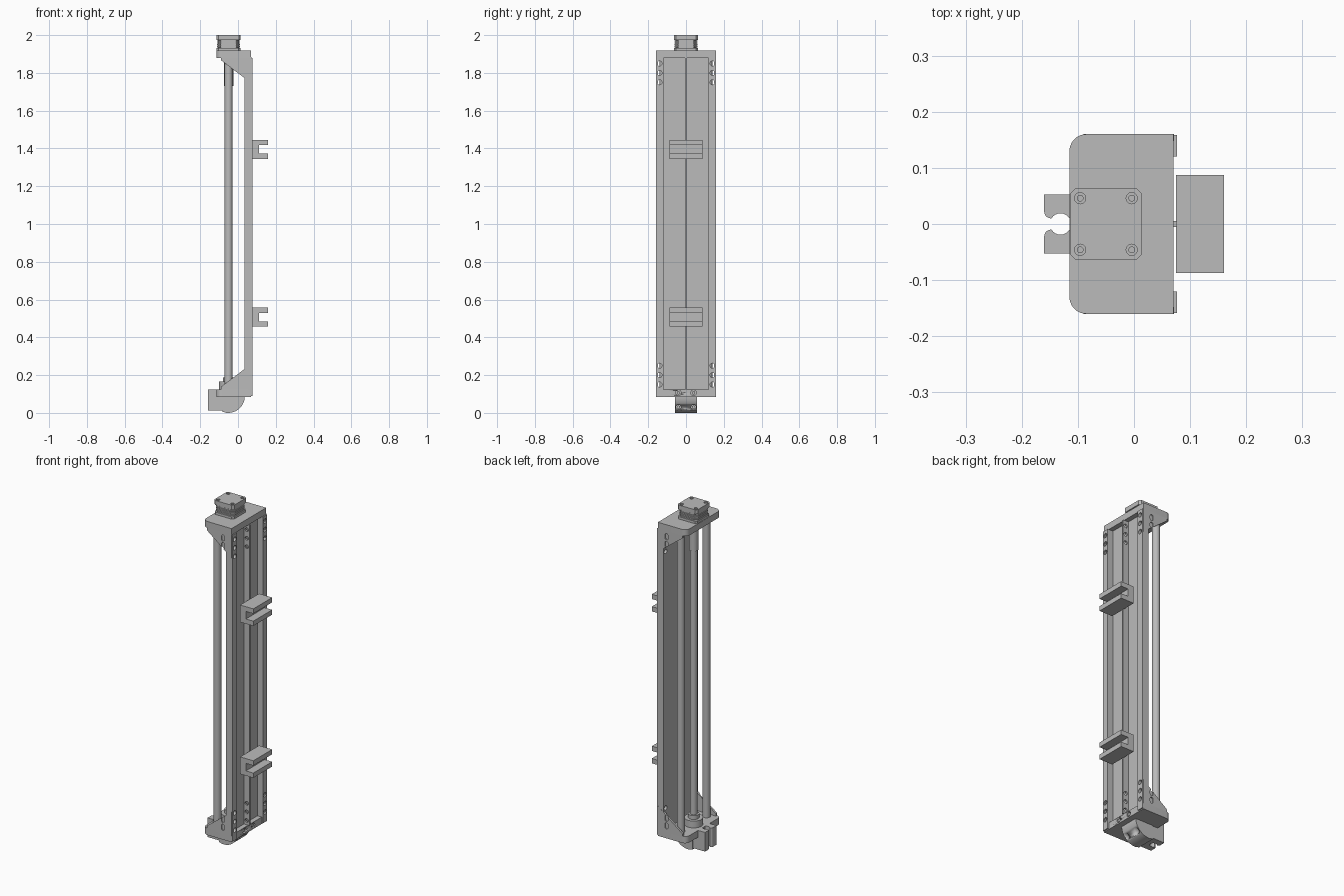
import bpy, bmesh, math
from mathutils import Matrix, Vector

old = bpy.data.objects.get("Cube")
if old:
    bpy.data.objects.remove(old, do_unlink=True)

gray = bpy.data.materials.new("aluminium gray")
gray.use_nodes = True
gray.diffuse_color = (0.5, 0.5, 0.5, 1)
gray.node_tree.nodes["Principled BSDF"].inputs["Base Color"].default_value = (0.5, 0.5, 0.5, 1)


def finish(name, bm, smooth=False):
    bmesh.ops.recalc_face_normals(bm, faces=bm.faces)
    mesh = bpy.data.meshes.new(name)
    bm.to_mesh(mesh)
    bm.free()
    mesh.materials.append(gray)
    ob = bpy.data.objects.new(name, mesh)
    bpy.context.collection.objects.link(ob)
    if smooth:
        bpy.ops.object.select_all(action='DESELECT')
        ob.select_set(True)
        bpy.context.view_layer.objects.active = ob
        bpy.ops.object.shade_smooth_by_angle(angle=math.radians(35))
    return ob


def box(name, x, y, z):
    bm = bmesh.new()
    bmesh.ops.create_cube(bm, size=1)
    for v in bm.verts:
        v.co = [(a + b) / 2 + c * (b - a) for (a, b), c in zip((x, y, z), v.co)]
    return finish(name, bm)


def cylinder(name, center, radius, length, axis='Z', sides=32):
    bm = bmesh.new()
    bmesh.ops.create_cone(bm, cap_ends=True, segments=sides, radius1=radius,
                          radius2=radius, depth=length)
    turn = {'X': Matrix.Rotation(math.pi / 2, 4, 'Y'),
            'Y': Matrix.Rotation(math.pi / 2, 4, 'X'), 'Z': Matrix()}[axis]
    bm.transform(Matrix.Translation(center) @ turn)
    return finish(name, bm, True)


def prism(name, points, low, high, axis='Z', smooth=False):
    """Extrude an outline: (x, y) along Z or (x, z) along Y."""
    bm = bmesh.new()
    place = (lambda p: (p[0], p[1], low)) if axis == 'Z' else (lambda p: (p[0], low, p[1]))
    face = bm.faces.new([bm.verts.new(place(p)) for p in points])
    out = bmesh.ops.extrude_face_region(bm, geom=[face])
    step = Vector((0, 0, high - low)) if axis == 'Z' else Vector((0, high - low, 0))
    bmesh.ops.translate(bm, vec=step, verts=[g for g in out["geom"] if isinstance(g, bmesh.types.BMVert)])
    return finish(name, bm, smooth)


def arc(cx, cy, r, start, end, steps=10):
    return [(cx + r * math.cos(math.radians(start + (end - start) * i / steps)),
             cy + r * math.sin(math.radians(start + (end - start) * i / steps)))
            for i in range(steps + 1)]


def cut(ob, cutters):
    for c in cutters:
        c.hide_render = True
        mod = ob.modifiers.new("cut", 'BOOLEAN')
        mod.operation = 'DIFFERENCE'
        mod.solver = 'EXACT'
        mod.object = c
        bpy.context.view_layer.objects.active = ob
        bpy.ops.object.modifier_apply(modifier=mod.name)
        bpy.data.objects.remove(c, do_unlink=True)


AX = -0.05                      # screw and motor axis
HOLES = [1.85, 1.80, 1.75, 0.25, 0.20, 0.15]

# Extruded frame: thin back panel, central web and two side rails
box("back_panel", (0.034, 0.042), (-0.122, 0.122), (0.125, 1.88))
web = box("central_web", (0.04, 0.077), (-0.005, 0.005), (0.125, 1.88))
cut(web, [cylinder("cutter", (0.06, 0, z), 0.011, 0.1, 'Y', 20) for z in HOLES])
for side, s in (("front", -1), ("rear", 1)):
    rail = box(side + "_rail", (0.034, 0.077), sorted((s * 0.12, s * 0.159)), (0.09, 1.88))
    cut(rail, [cylinder("cutter", (0.055, s * 0.14, z), 0.013, 0.2, 'X', 20) for z in HOLES])

# End plates with rounded outer corners, and slotted triangular gussets
plate = [(0.07, -0.16), (0.07, 0.16)] + arc(-0.085, 0.13, 0.03, 90, 180) + arc(-0.085, -0.13, 0.03, 180, 270)
prism("top_plate", plate, 1.88, 1.918, smooth=True)
bottom = prism("bottom_plate", plate, 0.085, 0.125, smooth=True)
cut(bottom, [cylinder("cutter", (0.07, y, 0.106), 0.015, 0.03, 'X', 24) for y in (-0.04, 0.04)])
for y in (-0.04, 0.04):
    cylinder("plate_screw", (0.06, y, 0.106), 0.009, 0.014, 'X', 16)

for end, base, d in (("top", 1.885, -1), ("bottom", 0.12, 1)):
    for side, s in (("front", -1), ("rear", 1)):
        outline = [(-0.112, base), (0.071, base), (0.071, base + d * 0.14)]
        outline[0] = (-0.09, base)
        outline.append((-0.09, base + d * 0.018))
        gusset = prism(f"{end}_{side}_gusset", outline, s * 0.148, s * 0.16, 'Y')
        slots = []
        for k in (0.037, 0.082):
            zc = base + d * k
            ring = arc(0.0145, zc + 0.008, 0.01, 0, 180, 8) + arc(0.0145, zc - 0.008, 0.01, 180, 360, 8)
            slots.append(prism("cutter", ring, s * 0.154, s * 0.17, 'Y'))
        cut(gusset, slots)

# Guide rods, lead screw, coupling and bearings
for side, s in (("front", -1), ("rear", 1)):
    cylinder(side + "_guide_rod", (AX, s * 0.118, 1.0), 0.021, 1.77)
cylinder("lead_screw", (AX, 0, 1.0), 0.019, 1.77)
cylinder("shaft_coupling", (AX, 0, 1.805), 0.025, 0.15)
cylinder("lower_bearing", (AX, 0, 0.143), 0.05, 0.044)
cylinder("bearing_collar", (AX, 0, 0.175), 0.03, 0.025)


# Stepper motor: chamfered caps, laminated core, corner screws
def motor_slab(name, half, chamfer, low, high):
    h, c = half, half - chamfer
    pts = [(h, -c), (h, c), (c, h), (-c, h), (-h, c), (-h, -c), (-c, -h), (c, -h)]
    return prism(name, [(AX + x, y) for x, y in pts], low, high)


motor_slab("motor_base", 0.063, 0.01, 1.916, 1.932)
for i in range(4):
    motor_slab("motor_lamination", 0.061, 0.018, 1.935 + i * 0.01, 1.942 + i * 0.01)
motor_slab("motor_core", 0.055, 0.016, 1.93, 1.975)
cap = motor_slab("motor_cap", 0.064, 0.01, 1.974, 2.0)
spots = [(AX + sx * 0.046, sy * 0.046) for sx in (-1, 1) for sy in (-1, 1)]
cut(cap, [cylinder("cutter", (x, y, 2.0), 0.010, 0.02, 'Z', 20) for x, y in spots])
for x, y in spots:
    cylinder("motor_screw", (x, y, 1.992), 0.006, 0.008, 'Z', 16)

# Mounting clips: U channels opening outwards
for name, z in (("upper_clip", 1.395), ("lower_clip", 0.507)):
    u = [(0.075, -0.05), (0.16, -0.05), (0.16, -0.022), (0.112, -0.022),
         (0.112, 0.022), (0.16, 0.022), (0.16, 0.05), (0.075, 0.05)]
    prism(name, [(x, z + dz) for x, dz in u], -0.087, 0.087, 'Y')

# Foot: snap-in jaw block and quarter-round support below the plate
jaw = [(-0.08, -0.053), (-0.08, 0.053), (-0.16, 0.053), (-0.16, 0.022)]
jaw += arc(-0.148, 0.022, 0.012, 180, 270, 5)
jaw += arc(-0.131, 0, 0.019, 148, -148, 20)
jaw += arc(-0.148, -0.022, 0.012, 90, 180, 5) + [(-0.16, -0.053)]
prism("snap_jaw", jaw, 0.013, 0.125, smooth=True)
quarter = [(-0.082, 0.088), (-0.082, 0.006), (-0.06, 0.0)] + arc(-0.052, 0.088, 0.088, -90, 0, 14)
foot = prism("quarter_round_foot", quarter, -0.057, 0.057, 'Y', True)
cut(foot, [cylinder("cutter", (0.0, y, 0.03), 0.013, 0.05, 'X', 20) for y in (-0.04, 0.04)])
for y in (-0.04, 0.04):
    cylinder("foot_screw", (-0.018, y, 0.03), 0.009, 0.02, 'X', 16)
